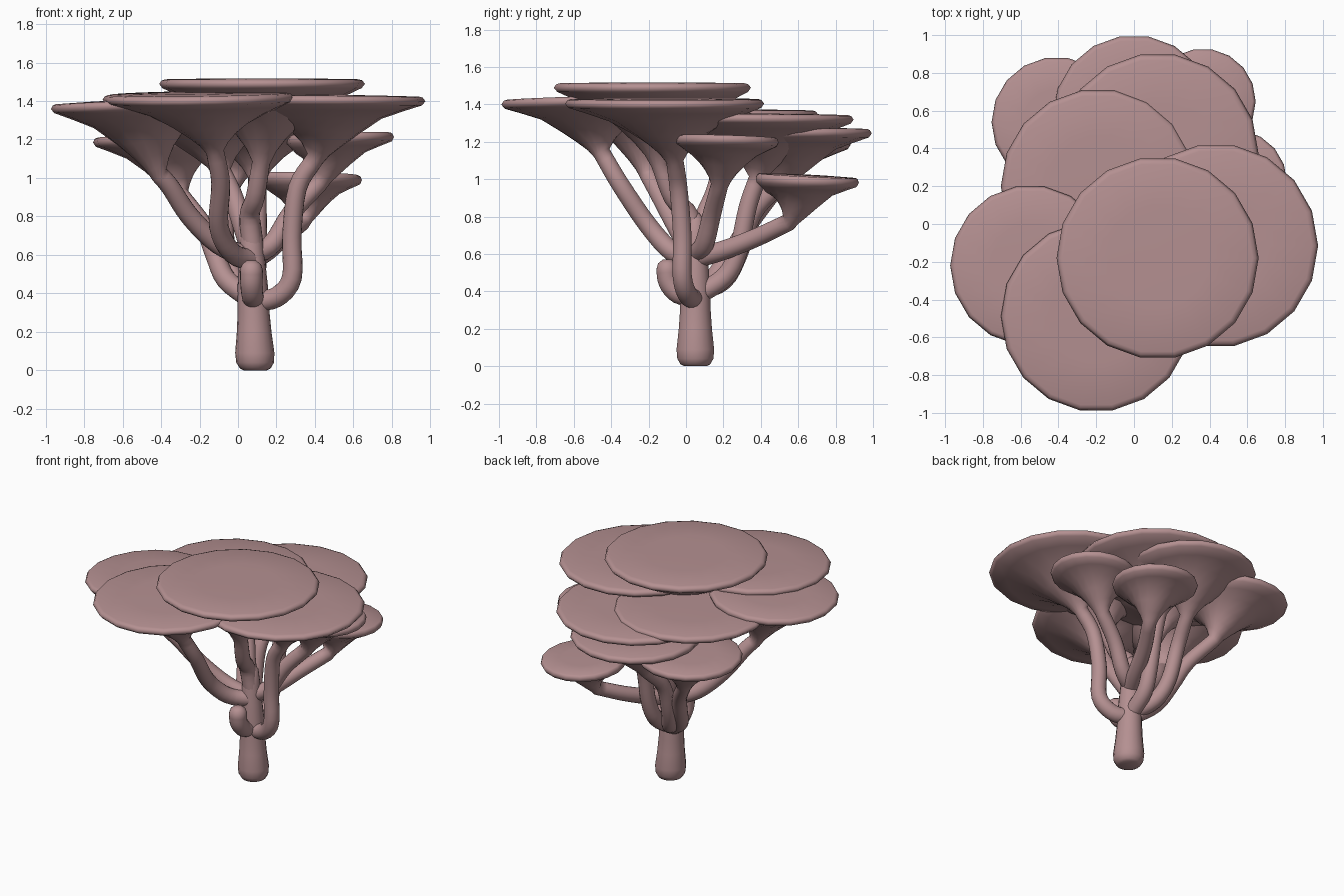
import bpy, bmesh, math
from mathutils import Vector

if "Cube" in bpy.data.objects:
    bpy.data.objects.remove(bpy.data.objects["Cube"])

mat = bpy.data.materials.new("bark_pink")
mat.diffuse_color = (0.46, 0.28, 0.285, 1)
mat.use_nodes = True
mat.node_tree.nodes["Principled BSDF"].inputs["Base Color"].default_value = mat.diffuse_color


def smooth_path(pts, steps=4):
    """Catmull-Rom curve through the points."""
    p = [Vector(q) for q in pts]
    p = [2 * p[0] - p[1]] + p + [2 * p[-1] - p[-2]]
    out = []
    for i in range(1, len(p) - 2):
        a, b, c, d = p[i - 1:i + 3]
        for s in range(steps):
            t = s / steps
            out.append(0.5 * (2 * b + (c - a) * t + (2 * a - 5 * b + 4 * c - d) * t * t
                              + (3 * b - a - 3 * c + d) * t ** 3))
    return out + [p[-2]]


def loft(name, rings, sides=18):
    """Skin a list of (centre, normal, radius) rings, capped at both ends."""
    bm = bmesh.new()
    loops = []
    for c, n, r in rings:
        n = n.normalized()
        u = (Vector((1, 0, 0)) - n * n.x).normalized()
        v = n.cross(u)
        loops.append([bm.verts.new(c + r * (u * math.cos(a) + v * math.sin(a)))
                      for a in (2 * math.pi * k / sides for k in range(sides))])
    for lo, hi in zip(loops, loops[1:]):
        for k in range(sides):
            j = (k + 1) % sides
            bm.faces.new((lo[k], lo[j], hi[j], hi[k]))
    bm.faces.new(loops[0][::-1])
    bm.faces.new(loops[-1])
    bmesh.ops.recalc_face_normals(bm, faces=bm.faces)
    me = bpy.data.meshes.new(name)
    bm.to_mesh(me)
    bm.free()
    me.materials.append(mat)
    for f in me.polygons:
        f.use_smooth = True
    ob = bpy.data.objects.new(name, me)
    bpy.context.collection.objects.link(ob)
    return ob


def tube(pts, r0, r1):
    """Rings following a smooth path."""
    path = smooth_path(pts)
    n = len(path) - 1
    return [(c, path[min(i + 1, n)] - path[max(i - 1, 0)], r0 + (r1 - r0) * i / n)
            for i, c in enumerate(path)]


def canopy_branch(name, pts, centre, radius, tilt=(0, 0)):
    """A bent branch that flares into a skewed funnel with a flat round top."""
    rings = tube(pts, 0.055, 0.047)
    base, direction, r0 = rings[-1]
    direction = direction.normalized()
    up = Vector((tilt[0], tilt[1], 1)).normalized()
    under = Vector(centre) - up * 0.048
    # funnel: (height fraction, radius fraction)
    for h, f in ((0.18, 0.07), (0.36, 0.18), (0.56, 0.35), (0.75, 0.57), (0.9, 0.8), (1, 0.965)):
        c = base.lerp(under, h)
        c.x = base.x + (under.x - base.x) * f
        c.y = base.y + (under.y - base.y) * f
        rings.append((c, direction.lerp(up, min(1, h * 1.4)), r0 + (radius - r0) * f))
    # rounded rim and slightly domed top
    for dz, f in ((0.022, 1.0), (0.04, 0.975), (0.046, 0.94), (0.05, 0.5), (0.051, 0.05)):
        rings.append((under + up * dz, up, radius * f))
    loft(name, rings)


# trunk
X, Y = 0.09, 0.05
trunk = [(0.0, 0.06), (0.01, 0.08), (0.04, 0.098), (0.09, 0.102), (0.2, 0.09), (0.3, 0.083),
         (0.42, 0.08), (0.55, 0.07), (0.68, 0.06), (0.78, 0.05), (0.82, 0.02)]
loft("trunk", [(Vector((X - 0.03 * z, Y, z)), Vector((0, 0, 1)), r) for z, r in trunk])

# short rounded stump on the front of the trunk
stump = tube([(0.08, 0.05, 0.37), (0.075, -0.04, 0.39), (0.07, -0.09, 0.45), (0.07, -0.1, 0.52)], 0.055, 0.06)
stump += [(Vector((0.07, -0.1, z)), Vector((0, 0, 1)), r) for z, r in ((0.55, 0.05), (0.57, 0.025))]
loft("stump", stump)

# branches with canopies
canopy_branch("top_canopy", [(0.08, 0.05, 0.6), (0.06, 0.02, 0.8), (0.09, -0.07, 0.9),
              (0.12, -0.14, 1.08)], (0.125, -0.18, 1.515), 0.535)
canopy_branch("left_canopy", [(0.07, 0.05, 0.58), (-0.1, 0, 0.655), (-0.25, -0.08, 0.8),
              (-0.35, -0.16, 0.95), (-0.41, -0.2, 1.02)], (-0.55, -0.22, 1.405), 0.425, (-0.05, 0))
canopy_branch("front_canopy", [(0.08, 0.05, 0.57), (-0.03, -0.07, 0.61), (-0.1, -0.2, 0.75),
              (-0.09, -0.35, 0.97), (-0.12, -0.45, 1.14)], (-0.2, -0.49, 1.44), 0.505, (-0.015, -0.03))
canopy_branch("right_canopy", [(0.09, 0.05, 0.36), (0.2, 0.01, 0.38), (0.28, -0.02, 0.48),
              (0.28, -0.02, 0.7), (0.31, -0.04, 0.95), (0.4, -0.06, 1.1)], (0.435, -0.115, 1.43), 0.54, (0.01, 0))
canopy_branch("middle_canopy", [(0.06, 0.06, 0.65), (0.01, 0.1, 0.8), (-0.03, 0.15, 0.92),
              (-0.08, 0.18, 1.03)], (-0.19, 0.2, 1.37), 0.515)
canopy_branch("middle_back_canopy", [(0.08, 0.06, 0.38), (0.09, 0.21, 0.48), (0.1, 0.28, 0.62),
              (0.1, 0.33, 0.85), (0.1, 0.38, 1.0)], (0.125, 0.37, 1.35), 0.535, (0, 0.01))
canopy_branch("back_canopy", [(0.07, 0.06, 0.4), (-0.01, 0.2, 0.46), (-0.06, 0.28, 0.6),
              (-0.07, 0.36, 0.82), (-0.03, 0.5, 0.97)], (0.0, 0.57, 1.275), 0.43, (0, 0.01))
canopy_branch("back_left_canopy", [(0.07, 0.06, 0.37), (-0.06, 0.15, 0.47), (-0.12, 0.24, 0.6),
              (-0.18, 0.33, 0.75), (-0.3, 0.45, 0.91)], (-0.41, 0.54, 1.22), 0.345, (-0.03, 0.03))
canopy_branch("back_right_canopy", [(0.08, 0.06, 0.58), (0.15, 0.2, 0.62), (0.23, 0.38, 0.69),
              (0.33, 0.55, 0.77)], (0.365, 0.65, 1.02), 0.28, (0.02, 0.05))
canopy_branch("right_back_canopy", [(0.08, 0.06, 0.6), (0.18, 0.1, 0.66), (0.28, 0.14, 0.82),
              (0.42, 0.18, 0.97)], (0.53, 0.22, 1.23), 0.28, (-0.03, 0.03))
